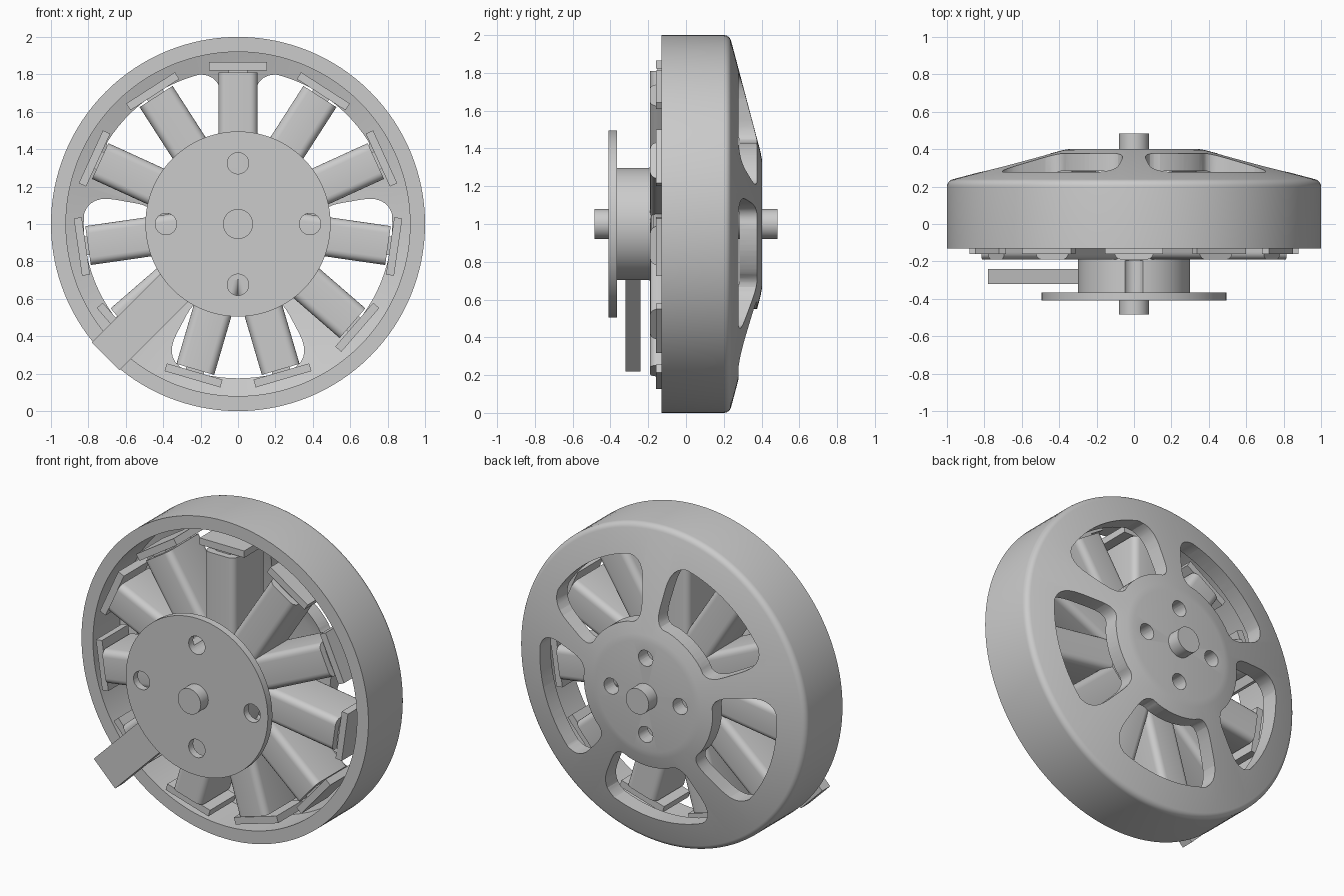
import bpy, bmesh
from math import sin, cos, pi, radians, tau
from mathutils import Matrix, Vector

old = bpy.data.objects.get("Cube")
if old:
    bpy.data.objects.remove(old)

grey = bpy.data.materials.new("plain grey")
grey.use_nodes = True
grey.diffuse_color = (0.6, 0.6, 0.6, 1)
grey.node_tree.nodes["Principled BSDF"].inputs["Base Color"].default_value = (0.6, 0.6, 0.6, 1)

CENTRE = Vector((0, 0, 1))


def finish(name, bm, smooth=True):
    bmesh.ops.remove_doubles(bm, verts=bm.verts, dist=1e-5)
    bmesh.ops.recalc_face_normals(bm, faces=bm.faces)
    bmesh.ops.translate(bm, verts=bm.verts, vec=CENTRE)
    mesh = bpy.data.meshes.new(name)
    bm.to_mesh(mesh)
    bm.free()
    mesh.materials.append(grey)
    obj = bpy.data.objects.new(name, mesh)
    bpy.context.collection.objects.link(obj)
    if smooth:
        shade(obj)
    return obj


def shade(obj):
    bpy.ops.object.select_all(action='DESELECT')
    obj.select_set(True)
    bpy.context.view_layer.objects.active = obj
    bpy.ops.object.shade_smooth_by_angle(angle=radians(30))


def lathe(name, profile, steps=96):
    """Turn (radius, y) points around the shaft axis."""
    bm = bmesh.new()
    verts = [bm.verts.new((r, y, 0)) for r, y in profile]
    edges = [bm.edges.new(pair) for pair in zip(verts, verts[1:])]
    bmesh.ops.spin(bm, geom=verts + edges, cent=(0, 0, 0), axis=(0, 1, 0),
                   angle=tau, steps=steps, use_duplicate=False)
    return finish(name, bm)


def disc(name, r, y0, y1, steps=64):
    return lathe(name, [(0, y0), (r, y0), (r, y1), (0, y1)], steps)


def prism(bm, outline, y0, y1):
    """Extrude an (x, z) outline along y."""
    face = bm.faces.new([bm.verts.new((x, y0, z)) for x, z in outline])
    out = bmesh.ops.extrude_face_region(bm, geom=[face])
    bmesh.ops.translate(bm, vec=(0, y1 - y0, 0),
                        verts=[g for g in out["geom"] if isinstance(g, bmesh.types.BMVert)])


def box(bm, x, y0, y1, z0, z1, turn=0.0, bevel=0.0):
    """Box of half width x, reaching outward in z, turned about the shaft."""
    made = bmesh.ops.create_cube(bm, size=1)["verts"]
    for v in made:
        v.co = Vector((v.co.x * 2 * x, y0 + (v.co.y + .5) * (y1 - y0), z0 + (v.co.z + .5) * (z1 - z0)))
    bmesh.ops.rotate(bm, verts=made, cent=(0, 0, 0), matrix=Matrix.Rotation(turn, 3, 'Y'))
    if bevel:
        axis = Vector((sin(turn), 0, cos(turn)))
        edges = {e for v in made for e in v.link_edges
                 if abs((e.verts[1].co - e.verts[0].co).normalized().dot(axis)) > .9}
        bmesh.ops.bevel(bm, geom=list(edges), offset=bevel, segments=5, affect='EDGES', profile=.5)


def circle(x, z, r, n=32):
    return [(x + r * cos(i * tau / n), z + r * sin(i * tau / n)) for i in range(n)]


def rounded(points, radius, n=6):
    """Round the corners of an outline; each point carries its own radius scale."""
    out = []
    for i, (p, k) in enumerate(points):
        if not k:
            out.append(tuple(p))
            continue
        a, b = points[i - 1][0], points[(i + 1) % len(points)][0]
        start = p + (a - p).normalized() * min(radius * k, (a - p).length * .9)
        end = p + (b - p).normalized() * min(radius * k, (b - p).length * .9)
        for j in range(n + 1):
            t = j / n
            out.append(tuple(start * (1 - t) ** 2 + p * 2 * t * (1 - t) + end * t * t))
    return out


def cut(obj, cutter):
    mod = obj.modifiers.new("cut", 'BOOLEAN')
    mod.operation, mod.solver, mod.object = 'DIFFERENCE', 'EXACT', cutter
    bpy.context.view_layer.objects.active = obj
    bpy.ops.object.modifier_apply(modifier=mod.name)
    shade(obj)


def drop(obj):
    bpy.data.objects.remove(obj)


# Rotating bell: rim, sloping back and inner wall
shoulder = [(.96 + .04 * cos(a), .20 + .04 * sin(a)) for a in [i * radians(75) / 6 for i in range(7)]]
bell = lathe("bell_housing", [(.92, -.13), (1, -.13)] + shoulder +
             [(.38, .395), (.34, .402), (0, .402), (0, .31), (.36, .31), (.92, .14), (.92, -.13)], 128)

# Five rounded windows and four bolt holes through the back
bm = bmesh.new()


def polar(r, a):
    return Vector((r * cos(a), r * sin(a)))


for k in range(5):
    mid = radians(-90 + 72 * k)
    half = radians(29)
    arc_out = [(polar(.825, mid + half * t / 8), 0) for t in range(-6, 7)]
    arc_in = [(polar(.45, mid - half * t / 8), 0) for t in range(-5, 6)]
    outline = ([(polar(.80, mid - half), 1)] + arc_out + [(polar(.80, mid + half), 1)] +
               [(polar(.44, mid + half * 1.03), .9)] + arc_in + [(polar(.44, mid - half * 1.03), .9)])
    prism(bm, rounded(outline, .13), .0, .6)
for k in range(4):
    prism(bm, circle(*polar(.24, k * pi / 2), .05), .2, .6)
cutter = finish("bell_cutter", bm, False)
cut(bell, cutter)
drop(cutter)

# Stator: core, wound arms and pole tips
disc("stator_core", .36, -.16, .10)
coils, tips = bmesh.new(), bmesh.new()
for k in range(11):
    turn = k * tau / 11
    box(coils, .105, -.19, .13, .28, .81, turn, .04)
    box(tips, .05, -.15, .10, .78, .83, turn)
    box(tips, .155, -.16, .10, .822, .865, turn)
finish("stator_coils", coils)
finish("stator_pole_tips", tips, False)

# Front mount: hub and flange with four bolt holes
hub = disc("mount_hub", .30, -.38, -.10)
flange = disc("mount_flange", .495, -.41, -.365, 96)
bm = bmesh.new()
for x, z in ((.385, 0), (-.385, 0), (0, .325), (0, -.325)):
    prism(bm, circle(x, z, .057), -.6, -.195)
cutter = finish("mount_cutter", bm, False)
cut(flange, cutter)
cut(hub, cutter)
drop(cutter)

# Shaft through the whole motor
disc("shaft", .08, -.485, .485, 48)

# Flat cable lead leaving toward the lower right
bm = bmesh.new()
box(bm, .105, -.32, -.24, .2, 1.0, radians(225))
finish("cable_lead", bm, False)
